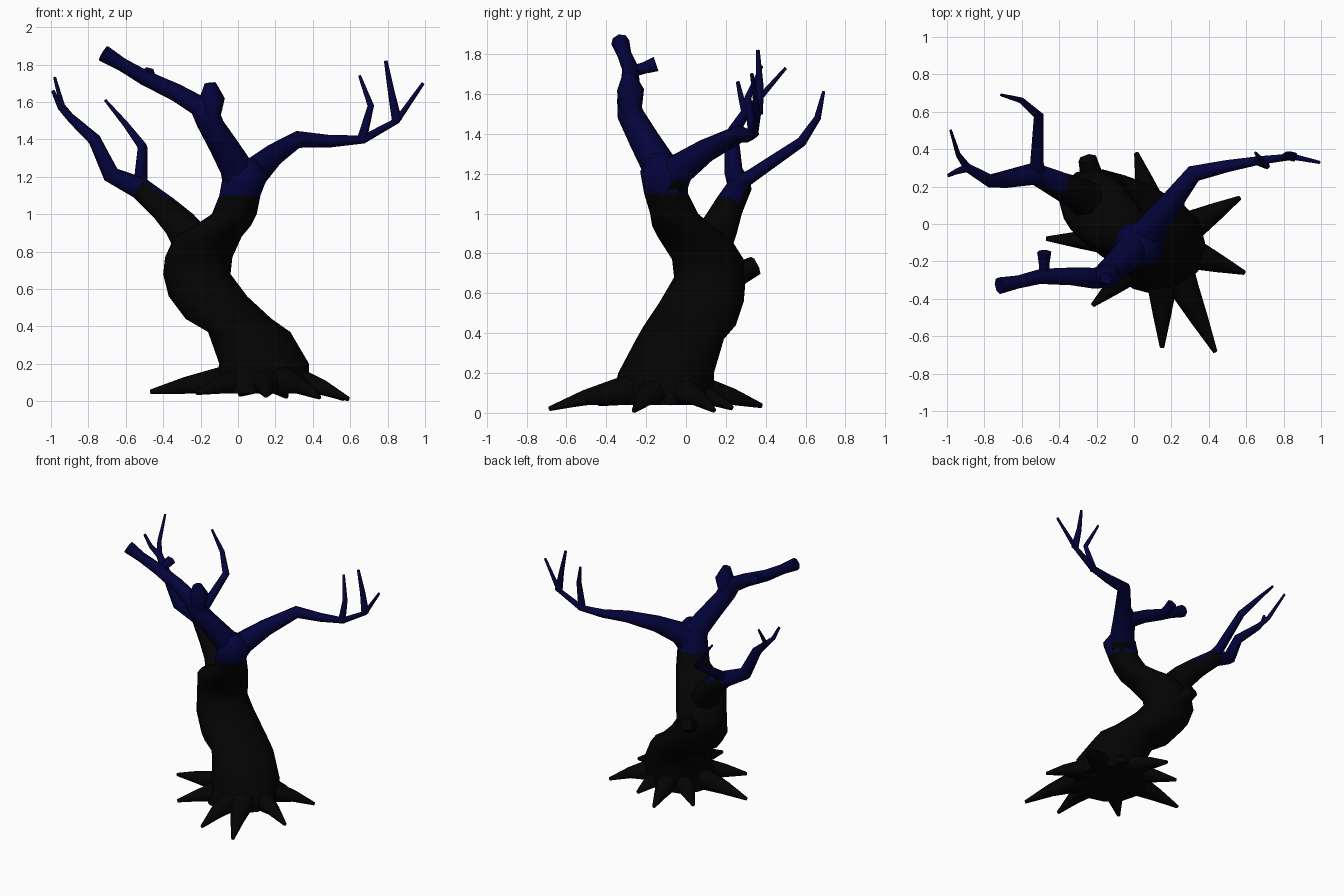
import bpy, bmesh, math
from mathutils import Vector

if "Cube" in bpy.data.objects:
    bpy.data.objects.remove(bpy.data.objects["Cube"])


def material(name, red, green, blue):
    mat = bpy.data.materials.new(name)
    mat.use_nodes = True
    mat.diffuse_color = (red, green, blue, 1)
    shader = mat.node_tree.nodes["Principled BSDF"]
    shader.inputs["Base Color"].default_value = mat.diffuse_color
    return mat


black_bark = material("black bark", .001, .001, .001)
blue_bark = material("dark blue bark", .001, .001, .045)
blue_height = 1.12


def circle(center, radius, side, up, sides):
    """Points of a ring spanned by two perpendicular directions."""
    angles = [math.tau * i / sides for i in range(sides)]
    return [center + radius * (math.cos(a) * side + math.sin(a) * up) for a in angles]


def loft(name, rings):
    """Skin a list of rings, black low down and blue above the blue height."""
    bm = bmesh.new()
    loops = [[bm.verts.new(point) for point in ring] for ring in rings]
    for lower, upper in zip(loops, loops[1:]):
        for i in range(len(lower)):
            bm.faces.new((lower[i - 1], lower[i], upper[i], upper[i - 1]))
    bm.faces.new(loops[0])
    bm.faces.new(loops[-1])
    bmesh.ops.recalc_face_normals(bm, faces=bm.faces)
    for face in bm.faces:
        face.material_index = int(face.calc_center_median().z > blue_height)
    mesh = bpy.data.meshes.new(name)
    bm.to_mesh(mesh)
    bm.free()
    mesh.materials.append(black_bark)
    mesh.materials.append(blue_bark)
    part = bpy.data.objects.new(name, mesh)
    bpy.context.collection.objects.link(part)
    bpy.ops.object.select_all(action='DESELECT')
    part.select_set(True)
    bpy.context.view_layer.objects.active = part
    bpy.ops.object.shade_smooth_by_angle(angle=math.radians(65))


def tube_rings(points, radii, sides):
    """Rings square to a path, carried along it without twisting."""
    points = [Vector(p) for p in points]
    before = points[:1] + points[:-1]
    after = points[1:] + points[-1:]
    tangents = [(b - a).normalized() for a, b in zip(before, after)]
    side = tangents[0].orthogonal().normalized()
    previous = tangents[0]
    rings = []
    for point, radius, tangent in zip(points, radii, tangents):
        side = previous.rotation_difference(tangent) @ side
        rings.append(circle(point, radius, side, tangent.cross(side), sides))
        previous = tangent
    return rings


def branch(name, thick, thin, points, taper=1, flare=1, sides=6):
    """Tube that thins along its path; flare widens or narrows its end."""
    last = len(points) - 1
    radii = [thin + (thick - thin) * (1 - i / last) ** taper for i in range(last + 1)]
    radii[-1] *= flare
    loft(name, tube_rings(points, radii, sides))


# Trunk: leaning stack of level rings (x, y, z, radius)
trunk_sections = [
    (.12, -.12, .04, .26), (.14, -.1, .2, .24), (.06, -.03, .37, .22),
    (-.05, .02, .44, .23), (-.16, .08, .56, .21), (-.22, .12, .68, .18),
    (-.21, .11, .77, .18), (-.16, .04, .88, .18), (-.08, -.02, .94, .15),
    (-.02, -.06, 1, .12), (.01, -.1, 1.1, .11), (.04, -.11, 1.21, .12),
    (.04, -.13, 1.3, .05)]
east, north = Vector((1, 0, 0)), Vector((0, 1, 0))
loft("trunk", [circle(Vector((x, y, z)), radius, east, north, 12)
               for x, y, z, radius in trunk_sections])

# Roots: flat-bottomed spikes around the base (compass angle, length)
heart = Vector((.15, -.1, 0))
roots = [(178, .62), (222, .5), (270, .56), (296, .65), (340, .47),
         (30, .48), (72, .35), (106, .5), (139, .48)]
for angle, length in roots:
    turn = math.radians(angle)
    outward = length * (math.cos(turn) * east + math.sin(turn) * north)
    tip_height = .03 - .02 * math.cos(turn)
    path = []
    for share in (.25, .45, .7, 1):
        point = heart + share * outward
        point.z = .11 + (tip_height - .11) * share ** 2
        path.append(point)
    rings = tube_rings(path, (.1, .075, .048, .012), 8)
    for ring in rings[:-1]:
        for point in ring:
            point.z = max(point.z, .04)
    for point in rings[-1]:
        point.z = max(point.z, 0)
    loft("root", rings)

# Broken stub on the back of the trunk
branch("trunk_stub", .07, .05, [(-.2, .15, .66), (-.23, .27, .7), (-.25, .35, .74)])

# Upper right limb with its knob and side stub
branch("right_limb", .1, .033, [
    (.02, -.1, 1.15), (-.01, -.14, 1.25), (-.08, -.21, 1.37), (-.16, -.28, 1.5),
    (-.21, -.29, 1.58), (-.33, -.28, 1.65), (-.5, -.28, 1.73), (-.62, -.31, 1.8),
    (-.72, -.33, 1.86)], taper=1.5, flare=1.4, sides=8)
branch("right_limb_knob", .05, .08, [
    (-.1, -.24, 1.42), (-.15, -.28, 1.52), (-.14, -.28, 1.62), (-.15, -.29, 1.7)],
    flare=.4, sides=7)
branch("right_limb_stub", .03, .03, [
    (-.48, -.28, 1.71), (-.48, -.21, 1.73), (-.48, -.15, 1.75)], flare=1.3)

# Long left limb with two twigs
branch("left_limb", .11, .015, [
    (.02, -.1, 1.14), (.08, -.04, 1.22), (.18, .09, 1.31), (.32, .27, 1.4),
    (.5, .31, 1.39), (.67, .34, 1.4), (.85, .36, 1.5), (.99, .33, 1.7)],
    taper=2, flare=.6, sides=8)
branch("left_twig_inner", .028, .008, [
    (.66, .34, 1.39), (.71, .31, 1.58), (.65, .38, 1.74)])
branch("left_twig_outer", .028, .01, [
    (.85, .36, 1.5), (.82, .37, 1.65), (.79, .36, 1.82)])

# Low right branch with a twig and a back arm
branch("right_branch", .11, .01, [
    (-.24, .12, .84), (-.31, .17, .94), (-.4, .21, 1.03), (-.53, .27, 1.14),
    (-.68, .24, 1.21), (-.77, .23, 1.4), (-.89, .3, 1.51), (-.95, .28, 1.57),
    (-.99, .26, 1.66)], taper=1.4, sides=7)
branch("right_branch_twig", .022, .008, [
    (-.89, .3, 1.51), (-.94, .37, 1.58), (-.98, .5, 1.73)])
branch("right_branch_back_arm", .045, .008, [
    (-.51, .25, 1.14), (-.52, .33, 1.19), (-.51, .58, 1.36), (-.6, .66, 1.48),
    (-.71, .69, 1.61)])
